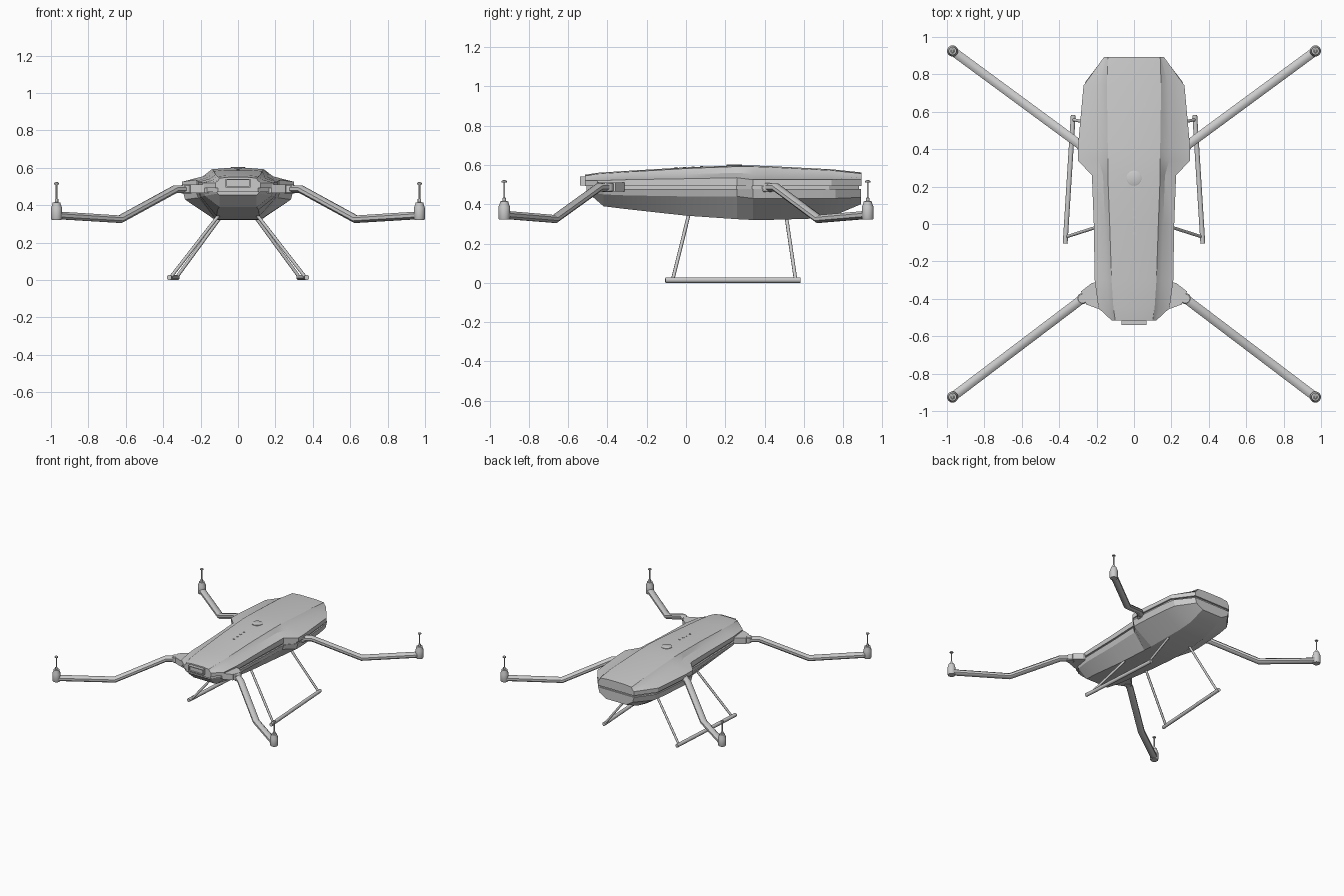
import bpy, bmesh, math
from mathutils import Vector

if "Cube" in bpy.data.objects:
    bpy.data.objects.remove(bpy.data.objects["Cube"])

grey = bpy.data.materials.new("plain_grey")
grey.use_nodes = True
COLOUR = (0.6, 0.6, 0.6, 1)
grey.diffuse_color = COLOUR
grey.node_tree.nodes["Principled BSDF"].inputs["Base Color"].default_value = COLOUR


def finish(name, bm, angle=25):
    bmesh.ops.recalc_face_normals(bm, faces=bm.faces)
    mesh = bpy.data.meshes.new(name)
    bm.to_mesh(mesh)
    bm.free()
    mesh.materials.append(grey)
    ob = bpy.data.objects.new(name, mesh)
    bpy.context.collection.objects.link(ob)
    bpy.ops.object.select_all(action="DESELECT")
    ob.select_set(True)
    bpy.context.view_layer.objects.active = ob
    bpy.ops.object.shade_smooth_by_angle(angle=math.radians(angle))
    return ob


def skin(name, rings, angle=25):
    """Join equal closed rings of points and cap both ends."""
    bm = bmesh.new()
    loops = [[bm.verts.new(p) for p in ring] for ring in rings]
    n = len(loops[0])
    for a, b in zip(loops, loops[1:]):
        for i in range(n):
            j = (i + 1) % n
            bm.faces.new((a[i], a[j], b[j], b[i]))
    bm.faces.new(loops[0])
    bm.faces.new(loops[-1])
    return finish(name, bm, angle)


def mirrored(y, half):
    """Ring across the body from a half section of (x, z)."""
    return [(x, y, z) for x, z in half] + [(-x, y, z) for x, z in reversed(half)]


def lathe(name, centre, profile, sides=16):
    cx, cy = centre
    turns = [math.tau * i / sides for i in range(sides)]
    return skin(name, [[(cx + r * math.cos(t), cy + r * math.sin(t), z) for t in turns]
                       for r, z in profile], 35)


def tube(name, points, wide, high, sides=8):
    """Sweep an upright oval along a path lying in one vertical plane."""
    pts = [Vector(p) for p in points]
    run = pts[-1] - pts[0]
    side = Vector((run.y, -run.x, 0)).normalized()
    rings = []
    for i, p in enumerate(pts):
        before = (p - pts[max(i - 1, 0)]).normalized()
        after = (pts[min(i + 1, len(pts) - 1)] - p).normalized()
        up = side.cross((before + after).normalized())
        ring = []
        for k in range(sides):
            t = math.tau * (k + 0.5) / sides
            ring.append(p + side * wide * math.cos(t) + up * high * math.sin(t))
        rings.append(ring)
    return skin(name, rings, 50)


def box(name, x, y, z):
    return skin(name, [mirrored(v, [(x, z[0]), (x, z[1])]) for v in y])


# Upper shell: y, half width, shoulder height, crown half width, crown height
upper = [(-0.515, 0.12, 0.52, 0.10, 0.55), (-0.45, 0.19, 0.52, 0.11, 0.56),
         (-0.30, 0.21, 0.525, 0.12, 0.57), (0, 0.215, 0.53, 0.13, 0.588),
         (0.26, 0.225, 0.535, 0.14, 0.598), (0.34, 0.30, 0.525, 0.14, 0.597),
         (0.41, 0.30, 0.525, 0.14, 0.595), (0.74, 0.27, 0.525, 0.145, 0.578),
         (0.893, 0.16, 0.525, 0.14, 0.562)]
skin("upper_shell", [mirrored(y, [(w, 0.492), (w, s), (c + (w - c) * 0.3, s + (t - s) * 0.4),
                                  (c, t - 0.006), (c * 0.5, t)])
                     for y, w, s, c, t in upper])

# Recessed seam between the shells
skin("seam_band", [mirrored(y * 0.985, [(w - 0.012, 0.47), (w - 0.012, 0.5)])
                   for y, w, *_ in upper])

# Lower hull: y, half width, chine height, keel half width, keel height
lower = [(-0.495, 0.12, 0.462, 0.10, 0.455), (-0.42, 0.19, 0.45, 0.10, 0.39),
         (-0.30, 0.21, 0.445, 0.11, 0.375), (0, 0.215, 0.44, 0.115, 0.342),
         (0.26, 0.225, 0.44, 0.12, 0.324), (0.34, 0.295, 0.43, 0.12, 0.32),
         (0.41, 0.295, 0.43, 0.12, 0.32), (0.65, 0.277, 0.43, 0.11, 0.327),
         (0.76, 0.26, 0.43, 0.10, 0.345), (0.89, 0.16, 0.435, 0.09, 0.40)]
skin("lower_hull", [mirrored(y, [(k, b), (w - 0.012, c), (w, 0.478)])
                    for y, w, c, k, b in lower], 18)

# Nose sensor: a frame around a recessed window
box("nose_sensor_back", 0.068, (-0.528, -0.5), (0.495, 0.54))
for z in (0.495, 0.534):
    box("nose_frame_rail", 0.068, (-0.54, -0.526), (z, z + 0.006))
for s in (-1, 1):
    post = box("nose_frame_post", 0.004, (-0.54, -0.526), (0.495, 0.54))
    post.location.x = s * 0.064

# Power button and status lights on the crown
lathe("power_button", (0, 0.245), [(0.04, 0.585), (0.04, 0.601), (0.036, 0.603)], 24)
for i in range(4):
    y = -0.05 + i * 0.043
    top = 0.588 + y * 0.04
    lathe("status_light", (0, y), [(0.008, top - 0.01), (0.008, top + 0.003)], 12)

# Arms, motors and landing gear on both sides
mount = [(0.17, -0.31), (0.225, -0.315), (0.283, -0.36), (0.255, -0.43), (0.18, -0.458), (0.12, -0.44)]
for s, label in ((1, "left"), (-1, "right")):
    skin(label + "_front_arm_mount", [[(s * x, y, z) for x, y in mount] for z in (0.465, 0.512)])
    for end, name, root in ((-1, "front", 0.395), (1, "rear", 0.41)):
        def along(x, z):
            f = (x - 0.27) / 0.70
            return (s * x, end * (root + f * (0.925 - root)), z)
        tag = label + "_" + name
        tube(tag + "_arm", [along(0.24, 0.486), along(0.335, 0.486),
                            along(0.63, 0.325), along(0.97, 0.346)], 0.026, 0.022)
        lathe(tag + "_arm_hinge", along(0.275, 0)[:2],
              [(0.024, 0.462), (0.03, 0.468), (0.03, 0.505), (0.024, 0.51)])
        lathe(tag + "_motor", (s * 0.97, end * 0.925),
              [(0.027, 0.322), (0.03, 0.328), (0.03, 0.385), (0.021, 0.408), (0.021, 0.415),
               (0.009, 0.416), (0.009, 0.432), (0.005, 0.434), (0.005, 0.511),
               (0.013, 0.512), (0.013, 0.518), (0.006, 0.523)])
    tube(label + "_skid", [(s * 0.368, -0.105, 0.014), (s * 0.325, 0.582, 0.014)], 0.014, 0.015)
    tube(label + "_front_strut", [(s * 0.36, -0.068, 0.015), (s * 0.10, 0.015, 0.35)], 0.009, 0.009)
    tube(label + "_rear_strut", [(s * 0.328, 0.558, 0.015), (s * 0.09, 0.51, 0.34)], 0.009, 0.009)
